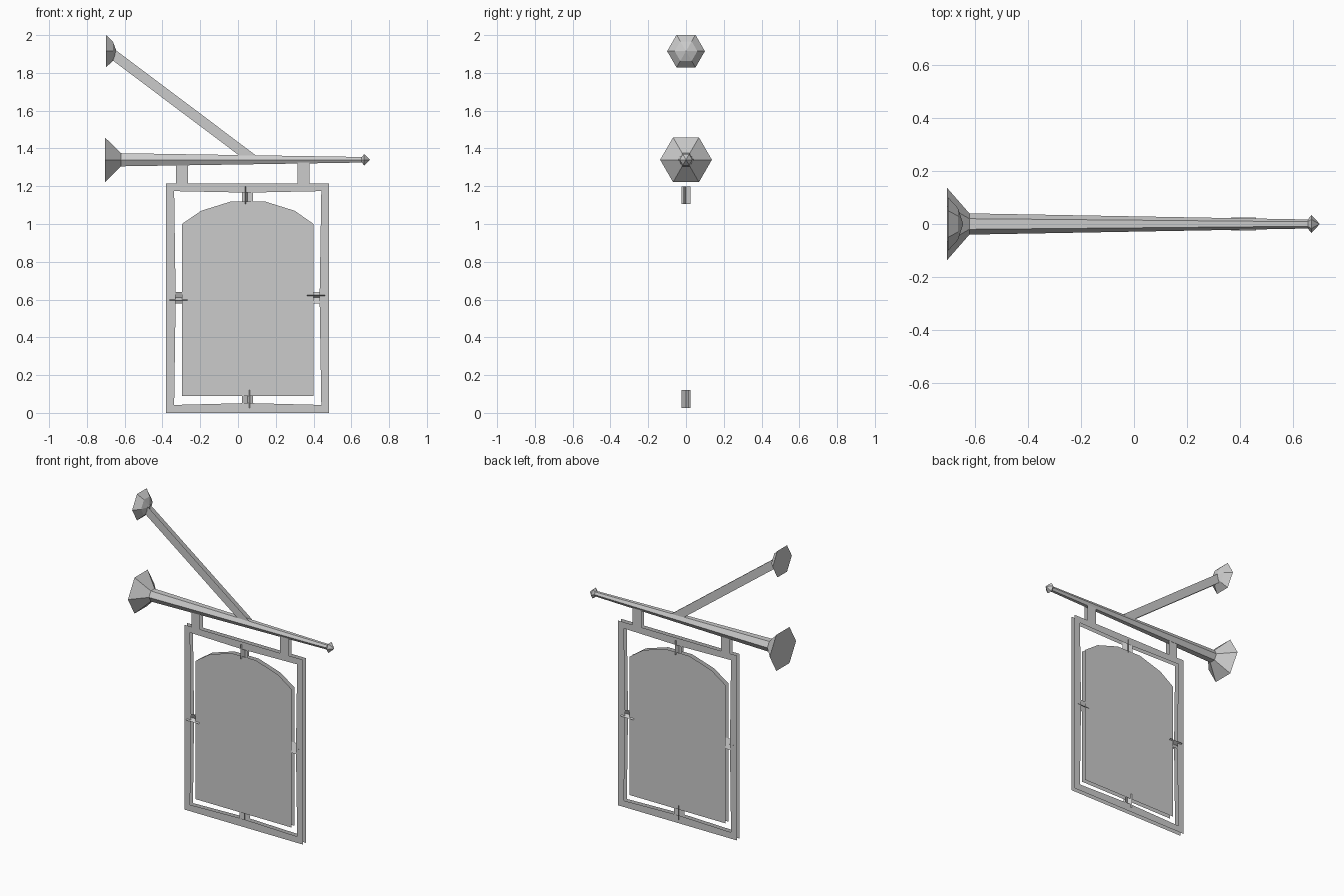
import bpy, bmesh
from math import cos, sin, pi
from mathutils import Vector

if "Cube" in bpy.data.objects:
    bpy.data.objects.remove(bpy.data.objects["Cube"])

GAP = 0.015  # half distance between front and back sheets


def make(name, verts, faces):
    me = bpy.data.meshes.new(name)
    me.from_pydata([tuple(v) for v in verts], [], faces)
    me.update()
    ob = bpy.data.objects.new(name, me)
    bpy.context.collection.objects.link(ob)
    return ob


def sheets(name, pts, faces):
    """Flat x-z shape (counter-clockwise from the front) as a front and a back sheet."""
    n = len(pts)
    verts = [(x, -GAP, z) for x, z in pts] + [(x, GAP, z) for x, z in pts]
    back = [tuple(i + n for i in reversed(f)) for f in faces]
    return make(name, verts, list(faces) + back)


def hex_lathe(name, profile, z):
    """Six-sided turned part along x; the profile ends in a point."""
    verts, faces = [], []
    for x, r in profile[:-1]:
        verts += [(x, r * cos(k * pi / 3), z + r * sin(k * pi / 3)) for k in range(6)]
    verts.append((profile[-1][0], 0, z))
    rings = len(profile) - 1
    faces.append(tuple(range(5, -1, -1)))
    for i in range(rings - 1):
        for k in range(6):
            a, b = i * 6 + k, i * 6 + (k + 1) % 6
            faces.append((a, b, b + 6, a + 6))
    last = (rings - 1) * 6
    for k in range(6):
        faces.append((last + k, last + (k + 1) % 6, rings * 6))
    ob = make(name, verts, faces)
    bm = bmesh.new()
    bm.from_mesh(ob.data)
    bmesh.ops.recalc_face_normals(bm, faces=bm.faces)
    bm.to_mesh(ob.data)
    bm.free()
    return ob


# Horizontal pole with wall flange and finial
hex_lathe("pole", [(-0.705, 0.137), (-0.62, 0.04), (0.655, 0.017),
                   (0.668, 0.034), (0.70, 0)], 1.34)

# Upper wall mount
hex_lathe("upper_mount", [(-0.70, 0.10), (-0.663, 0.06), (-0.643, 0)], 1.915)

# Diagonal strut
sheets("strut", [(-0.675, 1.875), (0.01, 1.36), (0.095, 1.363), (-0.66, 1.93)],
       [(0, 1, 2, 3)])

# Hanger straps
for side, x in (("left", -0.297), ("right", 0.347)):
    sheets(side + "_hanger", [(x - 0.032, 1.21), (x + 0.032, 1.21),
                              (x + 0.032, 1.325), (x - 0.032, 1.325)], [(0, 1, 2, 3)])

# Frame with slightly bowed inner edges
outer = [(-0.38, 0.0), (0.05, 0.0), (0.483, 0.0), (0.483, 0.61),
         (0.483, 1.215), (0.05, 1.215), (-0.38, 1.215), (-0.38, 0.61)]
inner = [(-0.338, 0.042), (0.05, 0.052), (0.441, 0.042), (0.432, 0.61),
         (0.441, 1.174), (0.05, 1.166), (-0.338, 1.174), (-0.33, 0.61)]
sheets("frame", outer + inner,
       [(i, (i + 1) % 8, (i + 1) % 8 + 8, i + 8) for i in range(8)])

# Arched sign panel
panel = [(-0.297, 0.09), (0.40, 0.09), (0.40, 1.0), (0.30, 1.07), (0.14, 1.12),
         (-0.035, 1.12), (-0.195, 1.07), (-0.297, 1.0)]
sheets("sign_panel", panel, [tuple(range(len(panel)))])

# Crossed-plane links joining the panel to the frame
for name, (cx, cz), out, tan in (
        ("top", (0.05, 1.152), (0, 1), (1, 0)),
        ("left", (-0.315, 0.61), (-1, 0), (0, 1)),
        ("bottom", (0.05, 0.074), (0, -1), (-1, 0)),
        ("right", (0.413, 0.61), (1, 0), (0, -1))):
    c = Vector((cx, 0, cz))
    o = Vector((out[0], 0, out[1])) * 0.047
    t = Vector((tan[0], 0, tan[1]))
    verts, faces = [], []
    for across, depth in ((0.014, 0.024), (0.03, -0.012)):
        w = t * across + Vector((0, depth, 0))
        n = len(verts)
        verts += [c - w - o, c + w - o, c + w + o, c - w + o]
        faces.append((n, n + 1, n + 2, n + 3))
    make(name + "_link", verts, faces)
